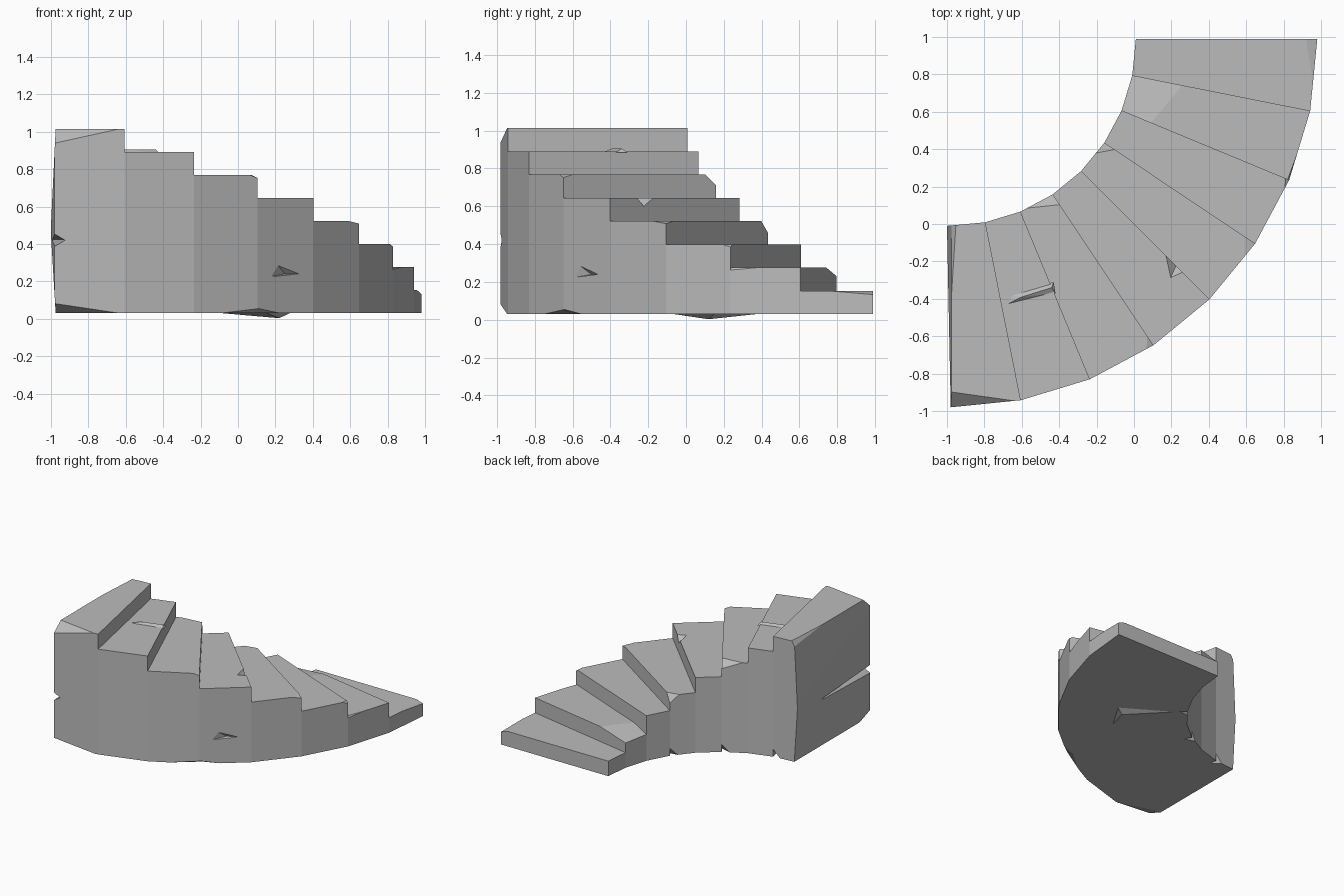
import bpy
import bmesh
from mathutils import Vector
from math import sin, cos, pi

cube = bpy.data.objects.get("Cube")
if cube:
    bpy.data.objects.remove(cube, do_unlink=True)

stone = bpy.data.materials.new("grey stone")
stone.use_nodes = True
GREY = (0.5, 0.5, 0.5, 1)
stone.diffuse_color = GREY
stone.node_tree.nodes["Principled BSDF"].inputs["Base Color"].default_value = GREY

STEPS = 8
BASE = 0.03
RISE = 0.123


def arc(radius, i):
    """Point on the quarter turn at seam i."""
    a = i * pi / 2 / STEPS
    return Vector((-0.99 + radius * cos(a), 0.99 - radius * sin(a), 0))


def top(i):
    return BASE + RISE * (i + 1)


def finish(bm, name):
    bmesh.ops.recalc_face_normals(bm, faces=bm.faces)
    mesh = bpy.data.meshes.new(name)
    bm.to_mesh(mesh)
    bm.free()
    mesh.materials.append(stone)
    obj = bpy.data.objects.new(name, mesh)
    bpy.context.collection.objects.link(obj)
    return obj


def hull(points, name):
    bm = bmesh.new()
    for p in points:
        bm.verts.new(p)
    bmesh.ops.convex_hull(bm, input=bm.verts)
    return finish(bm, name)


def slice_off(bm, a, b, c):
    """Cut away the small side of the plane through three points."""
    a, b, c = Vector(a), Vector(b), Vector(c)
    middle = sum((v.co for v in bm.verts), Vector()) / len(bm.verts)
    n = (b - a).cross(c - a).normalized()
    if n.dot(middle - a) > 0:
        n = -n
    cut = bmesh.ops.bisect_plane(bm, geom=bm.verts[:] + bm.edges[:] + bm.faces[:],
                                 plane_co=a, plane_no=n, clear_outer=True)
    edges = [e for e in cut["geom_cut"] if isinstance(e, bmesh.types.BMEdge)]
    if edges:
        bmesh.ops.holes_fill(bm, edges=[e for e in bm.edges if e.is_boundary])


# Chipped corners: step number and three points of the broken surface
CHIPS = [
    (7, (-1, 0, 0.5), (-1, -0.5, 0.5), (-0.975, 0, 1.015)),
    (7, (-1, 0, 0.45), (-1, -0.5, 0.45), (-0.975, 0, 0.03)),
    (7, (-0.6, -0.95, 1.015), (-0.92, -0.905, 1.015), (-0.97, -0.98, 0.94)),
    (7, (-0.97, -0.98, 0.08), (-0.62, -0.95, 0.03), (-0.97, -0.85, 0.03)),
    (7, (-0.95, 0.02, 1.015), (-0.97, -0.3, 1.015), (-0.99, 0.01, 0.95)),
    (5, (-0.6, 0.08, 0.77), (-0.41, 0.1, 0.77), (-0.43, 0.17, 0.7)),
    (5, (0.06, -0.68, 0.77), (0.07, -0.57, 0.77), (0.12, -0.65, 0.745)),
    (5, (0.12, -0.65, 0.06), (-0.1, -0.76, 0.03), (0.1, -0.6, 0.03)),
    (4, (0.12, -0.65, 0.06), (0.3, -0.52, 0.03), (0.1, -0.6, 0.03)),
    (3, (-0.21, 0.38, 0.52), (-0.1, 0.4, 0.52), (-0.16, 0.44, 0.45)),
    (3, (0.6, -0.18, 0.52), (0.6, -0.06, 0.52), (0.66, -0.11, 0.505)),
    (2, (0.8, 0.13, 0.4), (0.81, 0.25, 0.4), (0.85, 0.23, 0.37)),
    (1, (0.96, 0.61, 0.275), (0.83, 0.26, 0.275), (0.86, 0.23, 0.22)),
    (1, (0.1, 0.56, 0.275), (0.25, 0.74, 0.275), (-0.03, 0.7, 0.24)),
    (0, (0.92, 0.99, 0.153), (0.965, 0.7, 0.153), (0.99, 0.99, 0.13)),
]

# Wedge-shaped steps, each standing on the ground
steps = []
for i in range(STEPS):
    outline = [arc(1, i), arc(1.97, i), arc(1.97, i + 1), arc(1, i + 1)]
    if i == STEPS - 1:
        outline[2].x, outline[3].x = -0.98, -1.0
    bm = bmesh.new()
    low = bm.faces.new([bm.verts.new((p.x, p.y, BASE)) for p in outline])
    grown = bmesh.ops.extrude_face_region(bm, geom=[low])
    lift = [v for v in grown["geom"] if isinstance(v, bmesh.types.BMVert)]
    bmesh.ops.translate(bm, verts=lift, vec=(0, 0, top(i) - BASE))
    if not any(f.is_valid and all(v.co.z < BASE + 0.001 for v in f.verts) for f in bm.faces):
        bmesh.ops.holes_fill(bm, edges=[e for e in bm.edges if e.is_boundary])
    for number, *plane in CHIPS:
        if number == i:
            slice_off(bm, *plane)
    # Small breaks at the inner foot
    if i in (3, 5, 7):
        p, q = arc(1, i), arc(1, i + 1)
        slice_off(bm, (p.x, p.y, 0.09), p.lerp(q, 0.3) + Vector((0, 0, BASE)),
                  p.lerp(arc(2, i), 0.06) + Vector((0, 0, BASE)))
    steps.append(finish(bm, f"step_{i + 1}"))

# Gouges broken into faces and edges
GOUGES = [
    (7, (-0.92, -1.03, 0.42), (-1.04, -1.03, 0.35), (-1.04, -1.03, 0.49), (-0.99, -0.3, 0.42)),
    (4, (0.16, -0.16, 0.655), (0.28, -0.26, 0.655), (0.19, -0.3, 0.655), (0.23, -0.21, 0.59)),
    (4, (0.17, -0.63, 0.34), (0.43, -0.42, 0.24), (0.11, -0.67, 0.21), (0.25, -0.5, 0.24)),
]
for n, (i, *points) in enumerate(GOUGES):
    cutter = hull(points, f"gouge_cutter_{n + 1}")
    cutter.hide_render = True
    cutter.hide_viewport = True
    cutter.display_type = "WIRE"
    mod = steps[i].modifiers.new("gouge", "BOOLEAN")
    mod.operation = "DIFFERENCE"
    mod.solver = "EXACT"
    mod.object = cutter

# Raised crack across the seventh step
hull([(-0.7, -0.44, 0.885), (-0.67, -0.38, 0.885), (-0.43, -0.31, 0.885),
      (-0.42, -0.37, 0.885), (-0.6, -0.39, 0.906), (-0.44, -0.34, 0.906)], "step_ridge")

# Rough spur under the base
hull([(-0.1, 0.38, 0.031), (0.28, 0.15, 0.031), (0.15, -0.07, 0.031),
      (0.22, 0.12, 0.003)], "base_spur")
